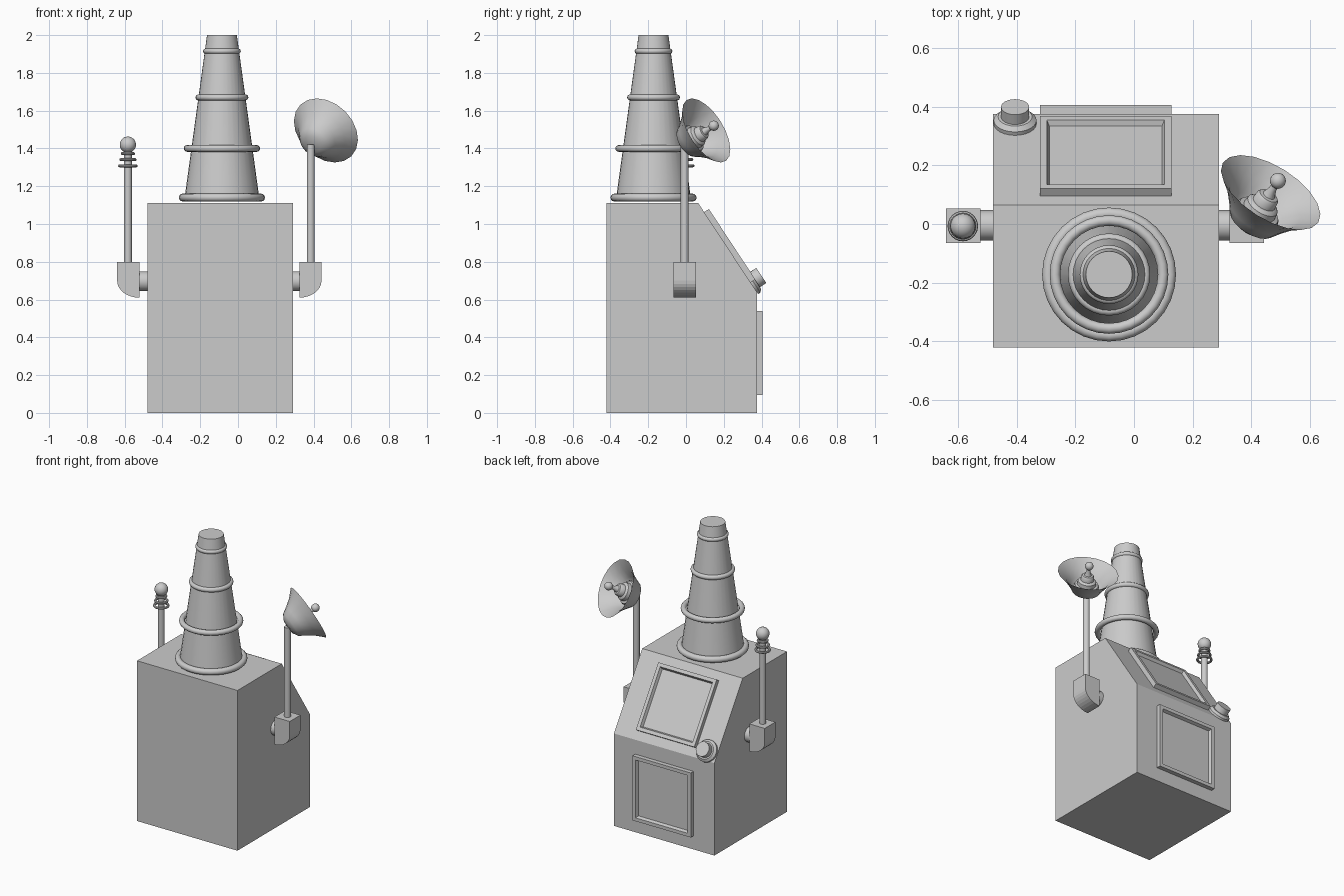
import bpy, bmesh, math
from mathutils import Matrix, Vector

cube = bpy.data.objects.get("Cube")
if cube:
    bpy.data.objects.remove(cube, do_unlink=True)

grey = bpy.data.materials.new("plain grey")
grey.use_nodes = True
grey.diffuse_color = (0.6, 0.6, 0.6, 1)
grey.node_tree.nodes["Principled BSDF"].inputs["Base Color"].default_value = (0.6, 0.6, 0.6, 1)


def finish(name, bm, matrix=None, smooth=True):
    bmesh.ops.recalc_face_normals(bm, faces=bm.faces)
    mesh = bpy.data.meshes.new(name)
    bm.to_mesh(mesh)
    bm.free()
    mesh.materials.append(grey)
    obj = bpy.data.objects.new(name, mesh)
    bpy.context.collection.objects.link(obj)
    if matrix:
        obj.matrix_world = matrix
    if smooth:
        bpy.ops.object.select_all(action="DESELECT")
        obj.select_set(True)
        bpy.context.view_layer.objects.active = obj
        bpy.ops.object.shade_smooth_by_angle(angle=math.radians(35))
    return obj


def aim(origin, direction):
    """Matrix that puts local z along a direction."""
    turn = Vector(direction).to_track_quat("Z", "Y").to_matrix().to_4x4()
    return Matrix.Translation(origin) @ turn


def lathe(name, profile, matrix, steps=24):
    """Spin (radius, height) points around local z."""
    bm = bmesh.new()
    verts = [bm.verts.new((r, 0, z)) for r, z in profile]
    edges = [bm.edges.new(pair) for pair in zip(verts, verts[1:])]
    bmesh.ops.spin(bm, geom=verts + edges, cent=(0, 0, 0), axis=(0, 0, 1),
                   angle=math.tau, steps=steps, use_merge=True)
    bmesh.ops.remove_doubles(bm, verts=bm.verts, dist=0.0001)
    return finish(name, bm, matrix)


def arc(radius, tube, height, start=0, end=math.tau, count=12):
    """Points of a circle section for rings and balls."""
    return [(max(0, radius + tube * math.cos(start + (end - start) * i / count)),
             height + tube * math.sin(start + (end - start) * i / count))
            for i in range(count + 1)]


def ball(name, radius, matrix):
    return lathe(name, arc(0, radius, 0, -math.pi / 2, math.pi / 2), matrix, 20)


def cylinder(name, radius, length, matrix):
    return lathe(name, [(0, 0), (radius, 0), (radius, length), (0, length)], matrix, 20)


def prism(name, outline, axis, low, high):
    """Extrude a 2D outline (u, z) along the x or y axis."""
    bm = bmesh.new()
    place = (lambda u, z: (low, u, z)) if axis == "x" else (lambda u, z: (u, low, z))
    face = bm.faces.new([bm.verts.new(place(u, z)) for u, z in outline])
    grown = bmesh.ops.extrude_face_region(bm, geom=[face])
    shift = Vector((high - low, 0, 0)) if axis == "x" else Vector((0, high - low, 0))
    bmesh.ops.translate(bm, vec=shift,
                        verts=[v for v in grown["geom"] if isinstance(v, bmesh.types.BMVert)])
    return finish(name, bm, smooth=False)


def framed_panel(name, matrix, size=0.447, depth=0.03):
    """Square plate with a raised frame and a sunken centre."""
    bm = bmesh.new()
    bmesh.ops.create_cube(bm, size=1, matrix=Matrix.Translation((0, 0, depth / 2))
                          @ Matrix.Diagonal((size, size, depth, 1)))
    top = max(bm.faces, key=lambda f: f.calc_center_median().z)
    bmesh.ops.inset_region(bm, faces=[top], thickness=0.033)
    bmesh.ops.inset_region(bm, faces=[top], thickness=0.012, depth=-0.02)
    return finish(name, bm, matrix, smooth=False)


# Cabinet with a sloped rear console
prism("cabinet", [(-0.42, 0), (0.375, 0), (0.375, 0.64), (0.065, 1.11), (-0.42, 1.11)],
      "x", -0.48, 0.29)
slope = Vector((0, 0.31, -0.47)).normalized()
slope_normal = Vector((0, 0.47, 0.31)).normalized()
slope_top = Vector((0, 0.065, 1.11))
middle = -0.0965

# Panels on the slope and the upright rear
turn = Matrix((Vector((1, 0, 0)), -slope, slope_normal)).transposed().to_4x4()
framed_panel("console_panel",
             Matrix.Translation(slope_top + slope * 0.28 + Vector((middle, 0, 0))) @ turn)
framed_panel("rear_panel", aim((middle, 0.375, 0.317), (0, 1, 0)))

# Push button at the lower corner of the slope
lathe("console_button",
      [(0, 0), (0.073, 0), (0.073, 0.014), (0.058, 0.028), (0.048, 0.028), (0.048, 0.068), (0, 0.068)],
      aim(slope_top + slope * 0.503 + Vector((-0.405, 0, 0)), slope_normal))

# Tapered tower with rings
tower = Matrix.Translation((-0.085, -0.172, 0))
lathe("tower", [(0, 1.122), (0.2, 1.122), (0.079, 2), (0, 2)], tower, 32)
for i, (radius, height, tube) in enumerate(
        [(0.207, 1.14, 0.021), (0.184, 1.4, 0.018), (0.124, 1.67, 0.016), (0.086, 1.915, 0.014)]):
    lathe(f"tower_ring_{i + 1}", arc(radius, tube, height), tower, 32)

# Side brackets, connectors and poles
for side, body_x, near, far, pole_x, pole_top in (
        ("right", -0.48, -0.522, -0.64, -0.583, 1.39), ("left", 0.29, 0.325, 0.442, 0.385, 1.42)):
    curve = [(near + (far - near) * math.cos(a), 0.7 - 0.09 * math.sin(a))
             for a in [math.pi / 2 * i / 8 for i in range(9)]]
    prism(f"{side}_bracket", [(near, 0.8), (far, 0.8)] + curve, "y", -0.065, 0.052)
    direction = 1 if near > body_x else -1
    cylinder(f"{side}_connector", 0.052, abs(near - body_x) + 0.02,
             aim((body_x - direction * 0.01, -0.005, 0.697), (direction, 0, 0)))
    cylinder(f"{side}_pole", 0.021, pole_top - 0.79,
             Matrix.Translation((pole_x, -0.007, 0.79)))

# Ball aerial on the right pole
aerial = Matrix.Translation((-0.583, -0.007, 0))
ball("aerial_ball", 0.043, aerial @ Matrix.Translation((0, 0, 1.42)))
for i, (radius, height) in enumerate([(0.044, 1.308), (0.038, 1.341), (0.03, 1.373)]):
    lathe(f"aerial_ring_{i + 1}", arc(radius, 0.008, height, count=8), aerial)

# Dish on the left pole
dish = aim((0.395, -0.005, 1.425), (0.47, 0.75, 0.47))
outer = [(0, -0.01), (0.05, -0.006), (0.085, 0.014), (0.108, 0.052), (0.142, 0.1), (0.192, 0.15)]
inner = [(max(0, r - 0.005), z + 0.006) for r, z in reversed(outer[:-1])]
lathe("dish", outer + inner, dish, 20)

# Stepped feed horn inside the dish
lathe("feed_horn",
      [(0.078, 0.01), (0.08, 0.055), (0.074, 0.066), (0.06, 0.068), (0.058, 0.092), (0.05, 0.1),
       (0.042, 0.102), (0.04, 0.128), (0.034, 0.136), (0.022, 0.138), (0.013, 0.165), (0.013, 0.2),
       (0, 0.2)], dish, 20)
ball("feed_ball", 0.027, dish @ Matrix.Translation((0, 0, 0.203)))
